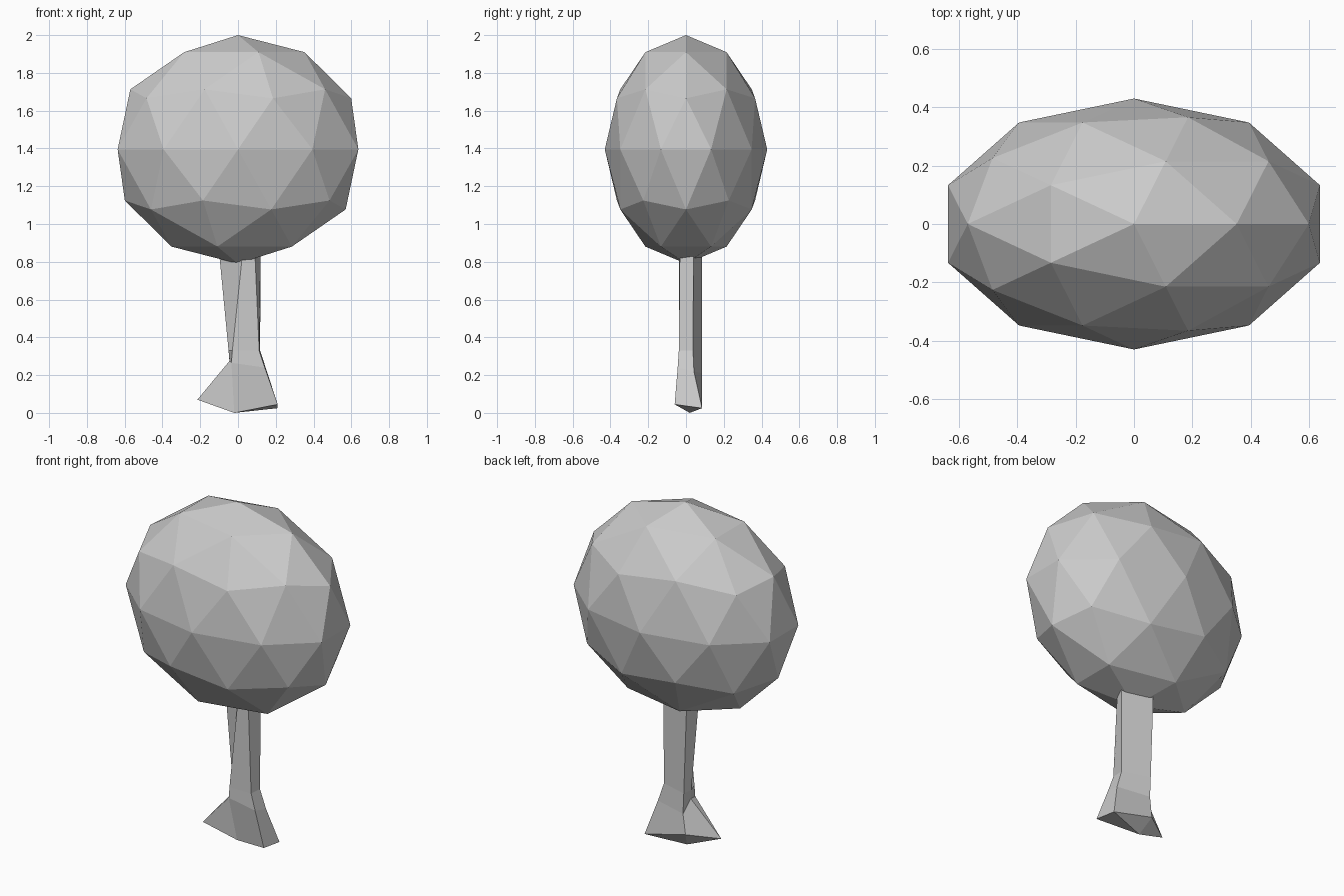
import bpy, bmesh

if "Cube" in bpy.data.objects:
    bpy.data.objects.remove(bpy.data.objects["Cube"])

# Foliage: flat-shaded icosphere squashed front to back
bpy.ops.mesh.primitive_ico_sphere_add(subdivisions=2, radius=1, location=(0, 0, 1.395))
foliage = bpy.context.object
foliage.name = "foliage"
foliage.scale = (0.67, 0.43, 0.605)
bpy.ops.object.transform_apply(location=False, rotation=False, scale=True)

# Trunk: five-sided rings from the flared foot up into the foliage
rings = [
    [(-.215, -.02, .07), (-.02, .02, 0), (.21, -.06, .045), (.21, .085, .025), (-.055, .083, .09)],
    [(-.045, .02, .275), (-.035, -.036, .265), (.142, -.044, .24), (.153, .042, .22), (-.04, .085, .21)],
    [(-.05, .022, .33), (-.03, -.036, .33), (.112, -.038, .33), (.117, .037, .33), (-.045, .085, .33)],
    [(-.105, .028, .9), (.03, -.038, .9), (.087, -.032, .9), (.12, .04, .9), (-.065, .085, .9)],
]
bm = bmesh.new()
loops = [[bm.verts.new(p) for p in ring] for ring in rings]
for low, high in zip(loops, loops[1:]):
    for i in range(5):
        j = (i + 1) % 5
        bm.faces.new((low[i], low[j], high[j], high[i]))
bm.faces.new(loops[-1])
# Underside of the foot, fanned from its lowest corner
a, b, c, d, e = loops[0]
for tri in ((b, a, e), (b, e, d), (b, d, c)):
    bm.faces.new(tri)
bmesh.ops.recalc_face_normals(bm, faces=bm.faces)
mesh = bpy.data.meshes.new("trunk")
bm.to_mesh(mesh)
bm.free()
bpy.context.collection.objects.link(bpy.data.objects.new("trunk", mesh))
